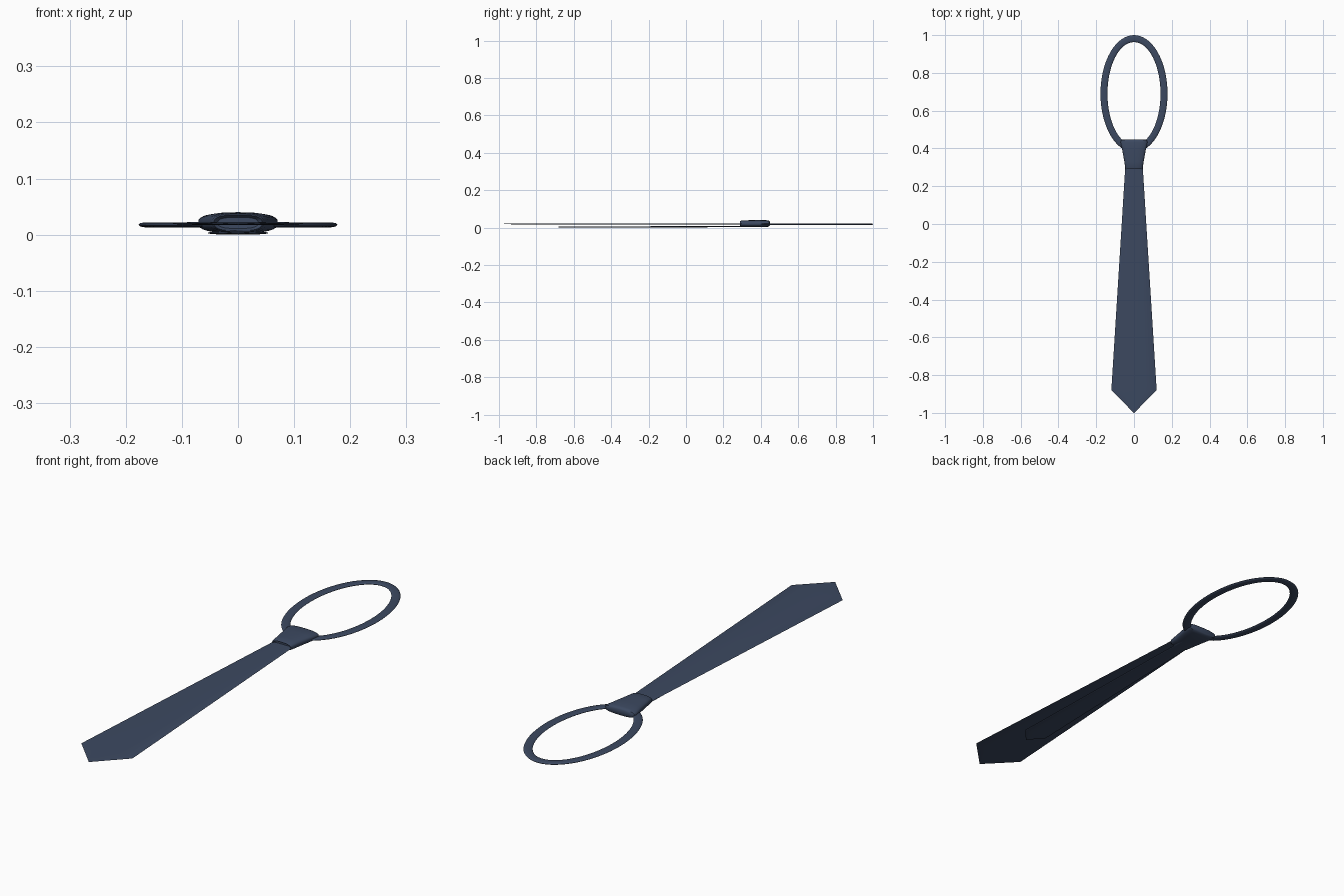
import bpy, bmesh, math

if "Cube" in bpy.data.objects:
    bpy.data.objects.remove(bpy.data.objects["Cube"])

mat = bpy.data.materials.new("navy_cloth")
mat.diffuse_color = (0.045, 0.066, 0.118, 1)
mat.use_nodes = True
mat.node_tree.nodes["Principled BSDF"].inputs["Base Color"].default_value = mat.diffuse_color


def oval(hw, hz, n, p):
    """Rounded section as (x, z) points; p < 1 makes it boxier."""
    pts = []
    for i in range(n):
        a = 2 * math.pi * i / n
        c, s = math.cos(a), math.sin(a)
        pts.append((hw * math.copysign(abs(c) ** p, c),
                    hz * math.copysign(abs(s) ** p, s)))
    return pts


def skin(name, rings, closed=False, angle=40):
    """Join equal-length rings of points into one smooth surface."""
    bm = bmesh.new()
    rows = [[bm.verts.new(p) for p in r] for r in rings]
    n = len(rows[0])
    pairs = list(zip(rows, rows[1:]))
    if closed:
        pairs.append((rows[-1], rows[0]))
    for a, b in pairs:
        for i in range(n):
            j = (i + 1) % n
            bm.faces.new((a[i], a[j], b[j], b[i]))
    if not closed:
        bm.faces.new(rows[0])
        bm.faces.new(rows[-1])
    bmesh.ops.remove_doubles(bm, verts=bm.verts, dist=1e-6)
    bmesh.ops.recalc_face_normals(bm, faces=bm.faces)
    me = bpy.data.meshes.new(name)
    bm.to_mesh(me)
    bm.free()
    ob = bpy.data.objects.new(name, me)
    bpy.context.collection.objects.link(ob)
    me.materials.append(mat)
    bpy.ops.object.select_all(action='DESELECT')
    ob.select_set(True)
    bpy.context.view_layer.objects.active = ob
    bpy.ops.object.shade_smooth_by_angle(angle=math.radians(angle))
    return ob


def along_y(name, stations, n, p):
    """Stations are (y, half width, centre z, half thickness)."""
    skin(name, [[(x, y, zc + z) for x, z in oval(w, h, n, p)]
                for y, w, zc, h in stations])


# Wide front blade and narrow tail behind it, both with pointed tips
along_y("front_blade", [(0.40, 0.042, 0.020, 0.003), (0.29, 0.047, 0.020, 0.003),
                        (-0.88, 0.12, 0.020, 0.003), (-1.0, 0.0008, 0.019, 0.0006)], 12, 0.8)
along_y("tail_blade", [(0.40, 0.028, 0.006, 0.003), (0.29, 0.03, 0.005, 0.003),
                       (-0.64, 0.055, 0.003, 0.003), (-0.70, 0.0008, 0.003, 0.0006)], 12, 0.8)

# Knot: rounded, tapering wedge
along_y("knot", [(0.298, 0.036, 0.021, 0.010), (0.290, 0.043, 0.021, 0.014),
                 (0.296, 0.046, 0.021, 0.0165), (0.33, 0.051, 0.021, 0.018),
                 (0.39, 0.062, 0.021, 0.019), (0.432, 0.071, 0.021, 0.018),
                 (0.444, 0.069, 0.021, 0.015), (0.448, 0.058, 0.021, 0.010)], 32, 0.72)

# Neck loop: flat band swept around an ellipse
loop = []
for k in range(64):
    t = 2 * math.pi * k / 64
    loop.append([((0.159 + r) * math.cos(t), 0.69 + (0.2915 + r) * math.sin(t), 0.0175 + z)
                 for r, z in oval(0.0185, 0.0045, 10, 0.8)])
skin("neck_loop", loop, closed=True)
